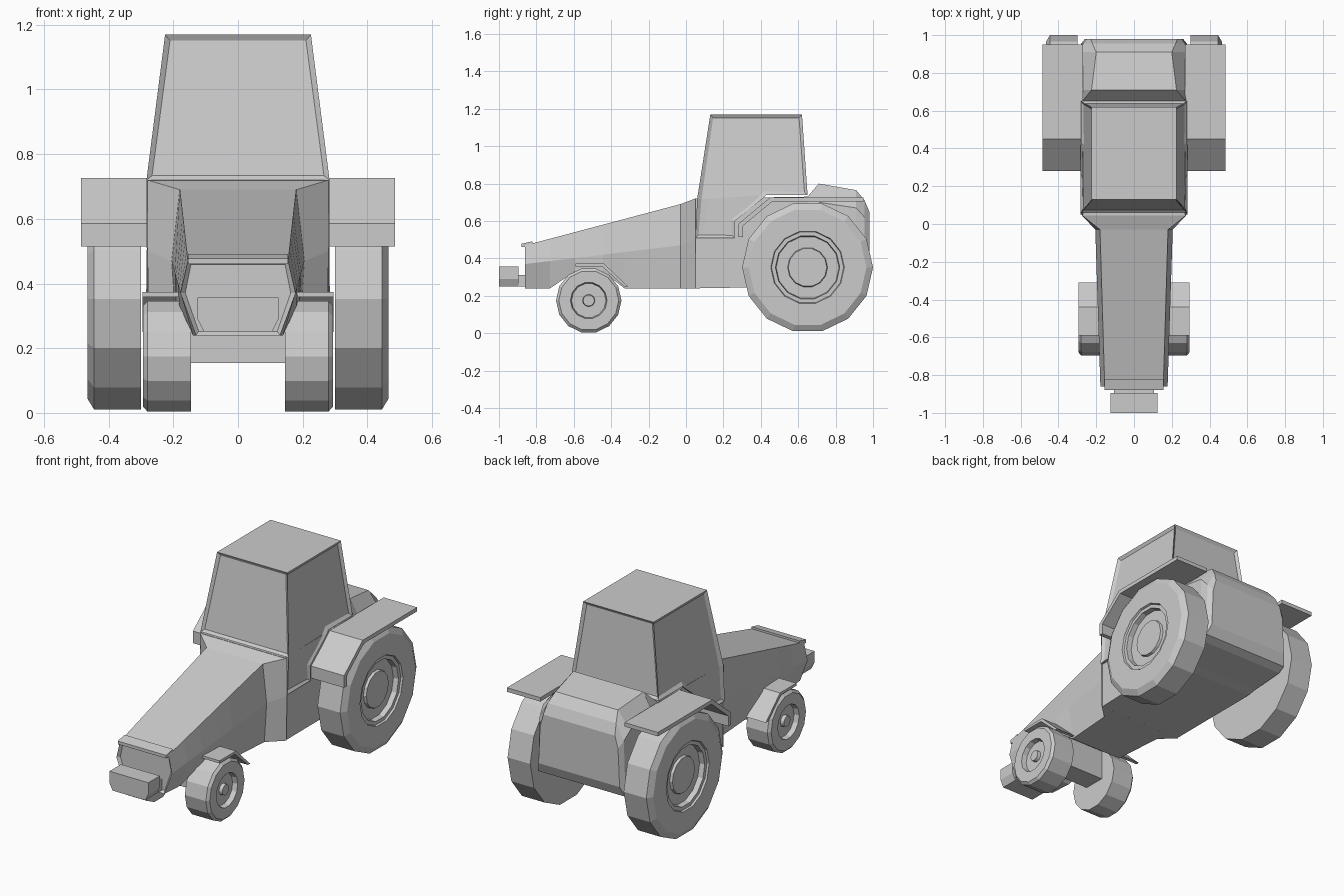
import bpy, bmesh, math
from mathutils import Matrix

if "Cube" in bpy.data.objects:
    bpy.data.objects.remove(bpy.data.objects["Cube"], do_unlink=True)

GREY = (0.6, 0.6, 0.6, 1)
grey = bpy.data.materials.new("plain grey")
grey.use_nodes = True
grey.diffuse_color = GREY
grey.node_tree.nodes["Principled BSDF"].inputs["Base Color"].default_value = GREY


def finish(name, bm, mirror=False):
    bmesh.ops.recalc_face_normals(bm, faces=bm.faces)
    mesh = bpy.data.meshes.new(name)
    bm.to_mesh(mesh)
    bm.free()
    mesh.materials.append(grey)
    obj = bpy.data.objects.new(name, mesh)
    bpy.context.collection.objects.link(obj)
    if mirror:
        obj.modifiers.new("Mirror", 'MIRROR')
    return obj


def loft(name, sections, inset_front=None):
    """Symmetric loft along y; each section is (y, half outline of x, z)."""
    bm = bmesh.new()
    rings = []
    for y, half in sections:
        outline = half + [(-x, z) for x, z in reversed(half)]
        rings.append([bm.verts.new((x, y, z)) for x, z in outline])
    n = len(rings[0])
    for a, b in zip(rings, rings[1:]):
        for i in range(n):
            j = (i + 1) % n
            bm.faces.new((a[i], a[j], b[j], b[i]))
    front = bm.faces.new(rings[0])
    bm.faces.new(rings[-1])
    bmesh.ops.recalc_face_normals(bm, faces=bm.faces)
    if inset_front:
        bmesh.ops.inset_region(bm, faces=[front], thickness=inset_front, depth=-inset_front)
    return finish(name, bm)


def extrude_x(name, profile, x0, x1, mirror=False):
    """Extrude a (y, z) profile between two x positions."""
    bm = bmesh.new()
    a, b = ([bm.verts.new((x, y, z)) for y, z in profile] for x in (x0, x1))
    n = len(a)
    for i in range(n):
        j = (i + 1) % n
        bm.faces.new((a[i], a[j], b[j], b[i]))
    bm.faces.new(a)
    bm.faces.new(b)
    return finish(name, bm, mirror)


def wheel(name, y, z, profile, sides=14):
    """Lathe an (x, radius) profile around the axle, mirrored to both sides."""
    bm = bmesh.new()
    rings = []
    for x, r in profile:
        angles = [2 * math.pi * i / sides for i in range(sides)]
        rings.append([bm.verts.new((x, y + r * math.cos(t), z + r * math.sin(t))) for t in angles])
    for a, b in zip(rings, rings[1:]):
        for i in range(sides):
            j = (i + 1) % sides
            bm.faces.new((a[i], a[j], b[j], b[i]))
    bm.faces.new(rings[0])
    bm.faces.new(rings[-1])
    return finish(name, bm, mirror=True)


# Hood with raised wheel arch, flaring out into the cowl
def hood_section(t, bottom):
    y = -0.86 + 0.83 * t
    return (y, [(0.155 + 0.025 * t, 0.47 + 0.22 * t),
                (0.178 + 0.027 * t, 0.37 + 0.1 * t),
                (0.13 + 0.06 * t + (bottom - 0.24) * 0.35, bottom)])


hood = [hood_section(t, b) for t, b in
        [(0, 0.24), (0.16, 0.24), (0.32, 0.33), (0.5, 0.33), (0.64, 0.24), (1, 0.24)]]
hood.append((0.05, [(0.28, 0.72), (0.28, 0.5), (0.275, 0.24)]))
loft("hood", hood, inset_front=0.015)
extrude_x("hood_lip", [(-0.88, 0.46), (-0.88, 0.478), (-0.82, 0.492), (-0.82, 0.46)], -0.155, 0.155)

# Rear body with its raised tail
loft("rear_body", [
    (0.045, [(0.27, 0.72), (0.27, 0.5), (0.27, 0.24)]),
    (0.65, [(0.275, 0.73), (0.28, 0.6), (0.28, 0.25)]),
    (0.71, [(0.225, 0.80), (0.28, 0.70), (0.28, 0.26)]),
    (0.91, [(0.20, 0.765), (0.28, 0.67), (0.285, 0.28)]),
    (0.955, [(0.22, 0.71), (0.27, 0.62), (0.28, 0.30)]),
    (0.98, [(0.23, 0.65), (0.25, 0.58), (0.26, 0.36)]),
])


# Cab: tapered shell with recessed windows on all four sides
def cab():
    upper = [(0.06, 0.72), (0.13, 1.17), (0.62, 1.17), (0.65, 0.74), (0.43, 0.74), (0.41, 0.72)]
    lower = [(0.26, 0.6), (0.26, 0.51), (0.05, 0.51)]
    bm = bmesh.new()
    sides, panes = [], []
    for s in (1, -1):
        v = [bm.verts.new((s * (0.283 - max(0, z - 0.72) * 0.128), y, z)) for y, z in upper + lower]
        sides.append(v)
        panes.append([bm.faces.new(v[:6]), bm.faces.new([v[0], v[5]] + v[6:])])
    a, b = sides
    for i in range(len(a)):
        j = (i + 1) % len(a)
        f = bm.faces.new((a[i], a[j], b[j], b[i]))
        if i in (0, 2):
            panes.append([f])
    bmesh.ops.recalc_face_normals(bm, faces=bm.faces)
    for faces in panes:
        bmesh.ops.inset_region(bm, faces=faces, thickness=0.023, depth=-0.012)
    return finish("cab", bm)


cab()

# Fenders
extrude_x("rear_fender", [(0.28, 0.515), (0.28, 0.585), (0.45, 0.726), (0.95, 0.726),
                          (0.95, 0.703), (0.46, 0.703), (0.305, 0.575), (0.305, 0.515)],
          0.27, 0.485, mirror=True)
extrude_x("front_fender", [(-0.59, 0.358), (-0.59, 0.373), (-0.44, 0.373), (-0.31, 0.25),
                           (-0.33, 0.25), (-0.45, 0.358)], 0.15, 0.295, mirror=True)

# Front axle block and nose weight
extrude_x("front_axle", [(-0.58, 0.155), (-0.58, 0.34), (-0.45, 0.34), (-0.45, 0.155)], -0.15, 0.15)
loft("nose_weight", [(y, [(0.125, 0.357), (0.125, 0.29), (0.105, 0.25)]) for y in (-1, -0.895)])
extrude_x("weight_bracket", [(-0.9, 0.25), (-0.9, 0.312), (-0.84, 0.312), (-0.84, 0.25)], -0.105, 0.105)

# Wheels
wheel("rear_wheel", 0.65, 0.352, [(0.30, 0.35), (0.445, 0.35), (0.466, 0.315), (0.466, 0.197),
                                  (0.455, 0.193), (0.455, 0.172), (0.425, 0.168),
                                  (0.425, 0.107), (0.44, 0.103)])
wheel("front_wheel", -0.52, 0.175, [(0.145, 0.175), (0.28, 0.175), (0.294, 0.16), (0.294, 0.098),
                                    (0.265, 0.092), (0.265, 0.033), (0.285, 0.03)])
